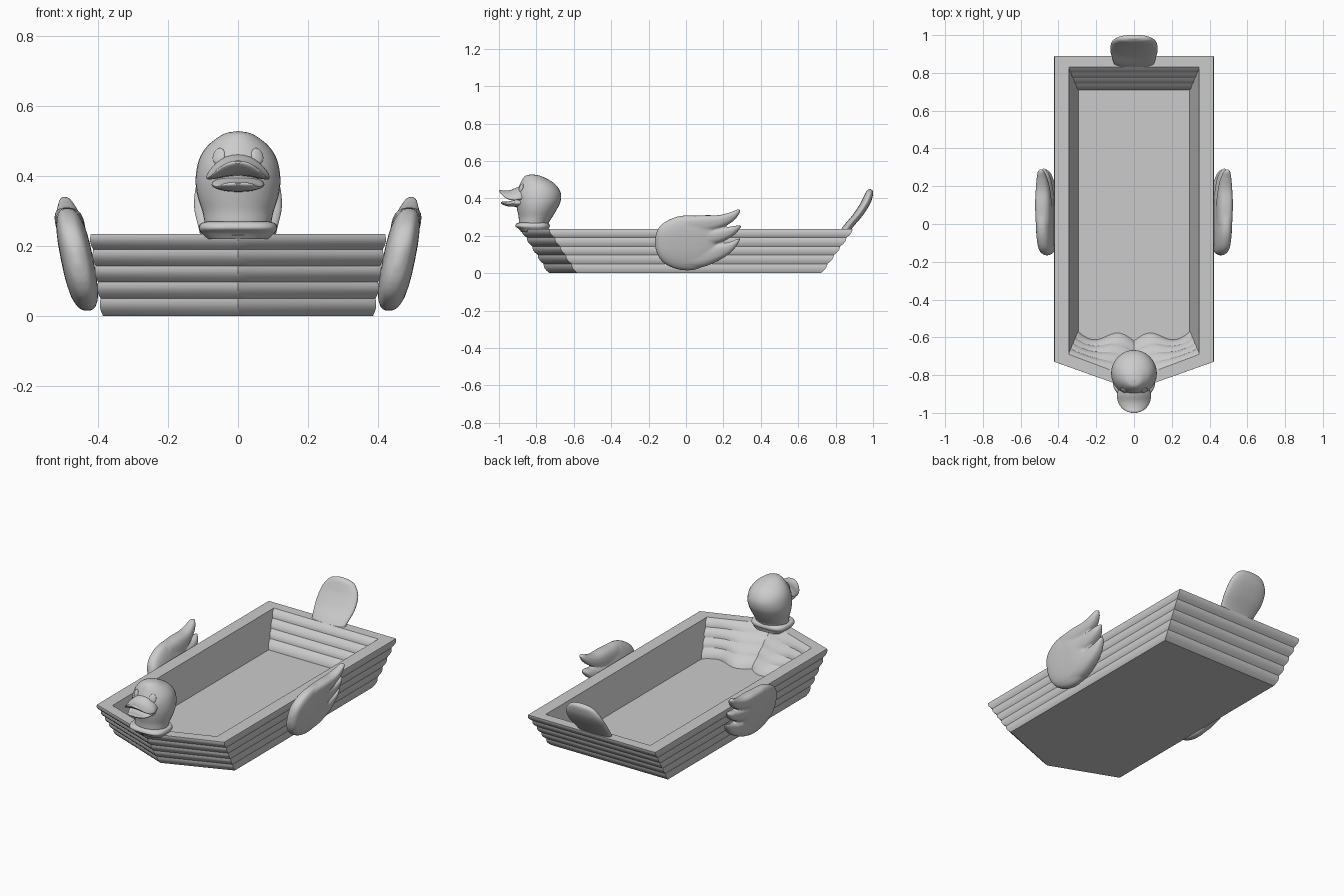
import bpy, bmesh, math
from mathutils import Vector

cube = bpy.data.objects.get("Cube")
if cube:
    bpy.data.objects.remove(cube, do_unlink=True)

grey = bpy.data.materials.new("light_grey")
grey.use_nodes = True
grey.diffuse_color = (0.6, 0.6, 0.6, 1)
grey.node_tree.nodes["Principled BSDF"].inputs["Base Color"].default_value = (0.6, 0.6, 0.6, 1)


def finish(name, bm, angle=40):
    """Turn a bmesh into a shaded object."""
    bmesh.ops.recalc_face_normals(bm, faces=bm.faces)
    mesh = bpy.data.meshes.new(name)
    bm.to_mesh(mesh)
    bm.free()
    mesh.materials.append(grey)
    obj = bpy.data.objects.new(name, mesh)
    bpy.context.collection.objects.link(obj)
    bpy.ops.object.select_all(action='DESELECT')
    obj.select_set(True)
    bpy.context.view_layer.objects.active = obj
    bpy.ops.object.shade_smooth_by_angle(angle=math.radians(angle))
    return obj


def skin(bm, rings):
    """Join equal rings of points with quads and cap both ends."""
    loops = [[bm.verts.new(p) for p in ring] for ring in rings]
    n = len(loops[0])
    for a, b in zip(loops, loops[1:]):
        for i in range(n):
            j = (i + 1) % n
            bm.faces.new((a[i], a[j], b[j], b[i]))
    bm.faces.new(loops[0])
    bm.faces.new(loops[-1])


def smooth_path(keys, steps=5):
    """Catmull-Rom samples through key tuples."""
    k = [Vector(p) for p in keys]
    k = [k[0]] + k + [k[-1]]
    out = []
    for a, b, c, d in zip(k, k[1:], k[2:], k[3:]):
        for s in range(steps):
            t = s / steps
            out.append(0.5 * (2 * b + (c - a) * t + (2 * a - 5 * b + 4 * c - d) * t ** 2
                              + (3 * b - a - 3 * c + d) * t ** 3))
    return out + [k[-1]]


def oval(rx, ry, power=2, n=32):
    """Superellipse points."""
    pts = []
    for i in range(n):
        c, s = math.cos(math.tau * i / n), math.sin(math.tau * i / n)
        pts.append((rx * math.copysign(abs(c) ** (2 / power), c),
                    ry * math.copysign(abs(s) ** (2 / power), s)))
    return pts


def loft_z(bm, keys, power=2):
    """Keys are (z, centre y, half depth, half width)."""
    skin(bm, [[(x, cy + y, z) for x, y in oval(max(rx, .002), max(ry, .002), power)]
              for z, cy, ry, rx in smooth_path(keys)])


def loft_y(bm, keys, power=2, droop=0):
    """Keys are (y, centre z, half height, half width)."""
    skin(bm, [[(x, y, cz + z - droop * x * x) for x, z in oval(max(rx, .002), max(rz, .002), power)]
              for y, cz, rz, rx in smooth_path(keys)])


# Hull: planked outer skin, flat rim and hollow inside
def outline(half, back, corner, tip, z, wave=0):
    pts = [(-half, back, z), (half, back, z)]
    for i in range(25):
        u = 1 - i / 12
        y = corner + (tip - corner) * (1 - abs(u)) - wave * math.sin(2 * math.pi * (1 - abs(u))) 
        pts.append((half * u, y, z))
    return pts


def mix(a, b, t):
    return a + (b - a) * t


planks = [0, .05, .097, .143, .19, .235]
top, floor = planks[-1], .045
rings = []
for lo, hi in zip(planks, planks[1:]):
    for s in (0, .1, .3, .5, .7, .9, 1):
        if s == 1 and hi < top:
            continue
        z = mix(lo, hi, s)
        t, b = z / top, .009 * math.sin(math.pi * s)
        rings.append(outline(mix(.385, .42, t) + b * .6, mix(.72, .89, t) + b,
                             mix(-.58, -.73, t) - b, mix(-.73, -.88, t) - b, z))
inner = []
for lo, hi in zip([floor] + planks[2:], planks[2:]):
    for s in (0, .25, .5, .75, 1):
        if s == 1 and hi < top:
            continue
        z = mix(lo, hi, s)
        t, b = (z - floor) / (top - floor), .008 * math.sin(math.pi * s)
        inner.append(outline(mix(.295, .345, t), mix(.71, .83, t) - b,
                             mix(-.57, -.69, t) + b, mix(-.62, -.82, t) + b, z, .03 * (1 - t)))
bm = bmesh.new()
skin(bm, rings + inner[::-1])
finish("hull", bm, 28)

# Tail paddle leaning back over the stern
bm = bmesh.new()
loft_z(bm, [(.20, .835, .026, .10), (.25, .868, .028, .112), (.31, .918, .028, .125),
            (.37, .957, .027, .12), (.41, .974, .024, .10), (.437, .982, .018, .07),
            (.45, .984, .004, .02)], 2.4)
finish("tail", bm)

# Collar and head
bm = bmesh.new()
loft_z(bm, [(.22, -.81, .07, .09), (.237, -.815, .08, .105), (.25, -.82, .092, .112),
            (.264, -.82, .088, .107), (.27, -.82, .075, .09)], 3)
finish("collar", bm)

bm = bmesh.new()
loft_z(bm, [(.23, -.815, .075, .092), (.27, -.813, .08, .096), (.30, -.805, .09, .102),
            (.34, -.797, .106, .115), (.38, -.791, .119, .121), (.42, -.789, .121, .118),
            (.455, -.79, .108, .108), (.485, -.797, .087, .088), (.507, -.81, .062, .062),
            (.522, -.82, .036, .036), (.528, -.824, .003, .003)])
finish("head", bm)

# Open bill
bm = bmesh.new()
loft_y(bm, [(-.85, .43, .04, .07), (-.90, .43, .03, .09), (-.94, .424, .02, .085),
            (-.97, .427, .014, .068), (-.99, .435, .009, .043), (-1.0, .438, .003, .012)], 2, 4)
finish("upper_bill", bm)
bm = bmesh.new()
loft_y(bm, [(-.85, .38, .028, .07), (-.91, .375, .02, .075), (-.95, .37, .013, .06),
            (-.98, .375, .008, .04), (-.99, .377, .002, .01)])
finish("lower_bill", bm)

# Wings: flattened body with three upswept feathers, fused and smoothed
feathers = [
    [(-.166, .165, .02, .008), (-.15, .165, .07, .03), (-.115, .162, .11, .041),
     (-.05, .162, .14, .046), (.02, .162, .147, .046), (.08, .165, .135, .044),
     (.14, .17, .10, .035), (.17, .17, .04, .015)],
    [(.0, .25, .055, .04), (.10, .262, .048, .042), (.18, .275, .036, .037),
     (.24, .298, .029, .028), (.275, .322, .019, .018), (.292, .336, .004, .004)],
    [(.0, .18, .05, .04), (.12, .19, .045, .041), (.20, .207, .036, .036),
     (.26, .23, .023, .026), (.296, .252, .004, .004)],
    [(-.02, .08, .055, .04), (.08, .087, .056, .041), (.16, .107, .047, .038),
     (.23, .134, .032, .028), (.27, .163, .018, .018), (.29, .185, .004, .004)]]
for side, label in ((1, "left"), (-1, "right")):
    bm = bmesh.new()
    for keys in feathers:
        loft_y(bm, keys, 2.7)
    for v in bm.verts:
        v.co.x = side * (v.co.x + .427 + .2 * v.co.z)
    wing = finish(label + "_wing", bm)
    remesh = wing.modifiers.new("fuse", 'REMESH')
    remesh.mode = 'VOXEL'
    remesh.voxel_size = .006
    remesh.use_smooth_shade = True
    soften = wing.modifiers.new("soften", 'SMOOTH')
    soften.iterations = 4

    # Eye beside the bill
    bm = bmesh.new()
    bmesh.ops.create_uvsphere(bm, u_segments=20, v_segments=12, radius=1)
    eye = finish(label + "_eye", bm)
    eye.scale = (.019, .007, .024)
    eye.location = (side * .055, -.881, .457)
    eye.rotation_euler = (-.35, 0, side * .5)
